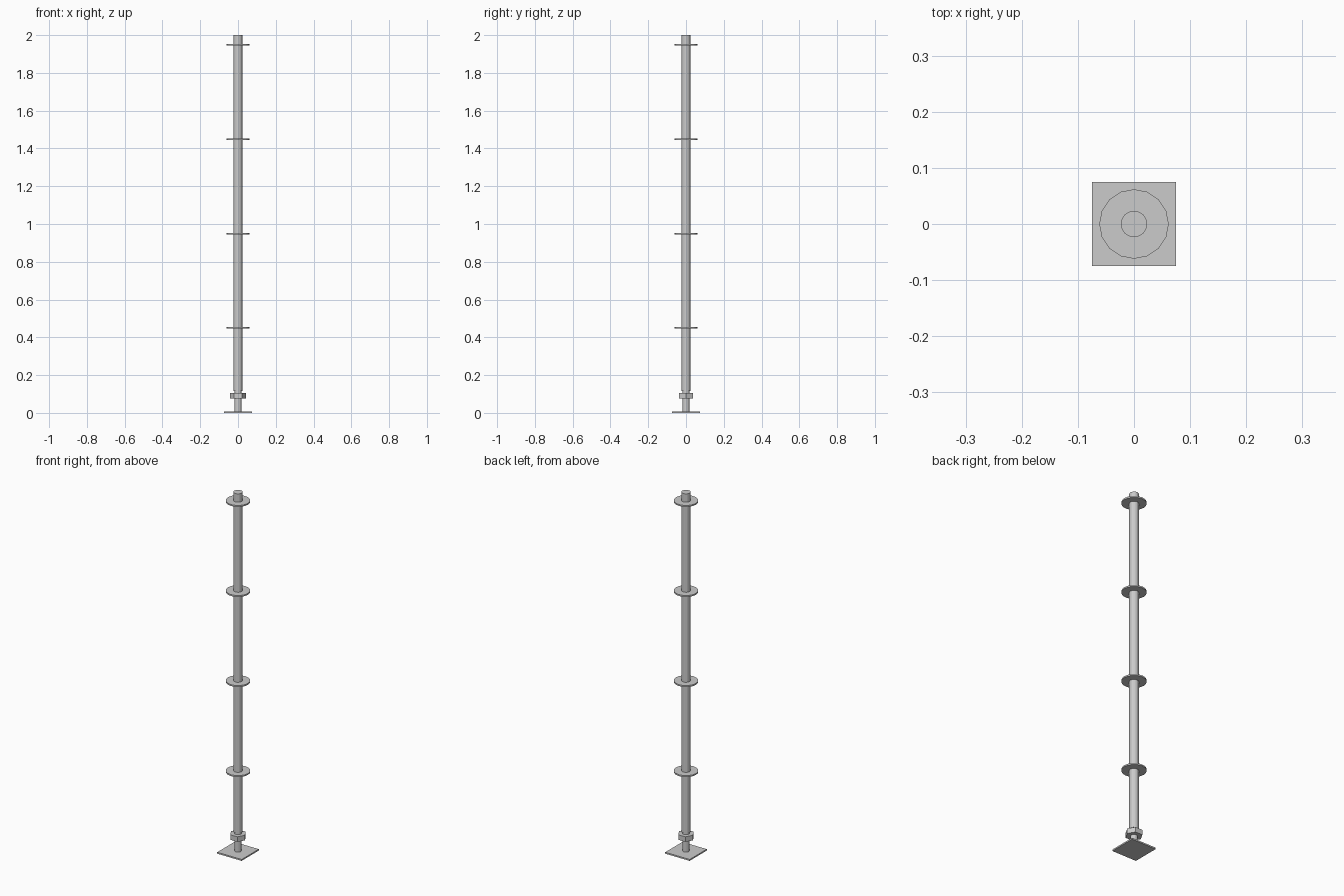
import bpy, math

if "Cube" in bpy.data.objects:
    bpy.data.objects.remove(bpy.data.objects["Cube"])


def cylinder(name, sides, radius, z0, z1, turn=0.0):
    """Upright flat-faced prism between two heights."""
    bpy.ops.mesh.primitive_cylinder_add(vertices=sides, radius=radius, depth=z1 - z0,
                                        location=(0, 0, (z0 + z1) / 2),
                                        rotation=(0, 0, turn))
    ob = bpy.context.object
    ob.name = name
    return ob


# Square foot plate
bpy.ops.mesh.primitive_cube_add(size=1, location=(0, 0, 0.004))
plate = bpy.context.object
plate.name = "base_plate"
plate.scale = (0.15, 0.15, 0.008)

# Jack screw and its hexagonal nut, corners pointing front and back
cylinder("jack_screw", 16, 0.018, 0.008, 0.13)
cylinder("jack_nut", 6, 0.043, 0.077, 0.105, math.radians(30))

# Upright post
cylinder("post", 16, 0.0235, 0.115, 2.0)

# Connection rings every half unit
for i in range(4):
    cylinder(f"ring_{i + 1}", 16, 0.062, 0.4455 + 0.5 * i, 0.4535 + 0.5 * i)
